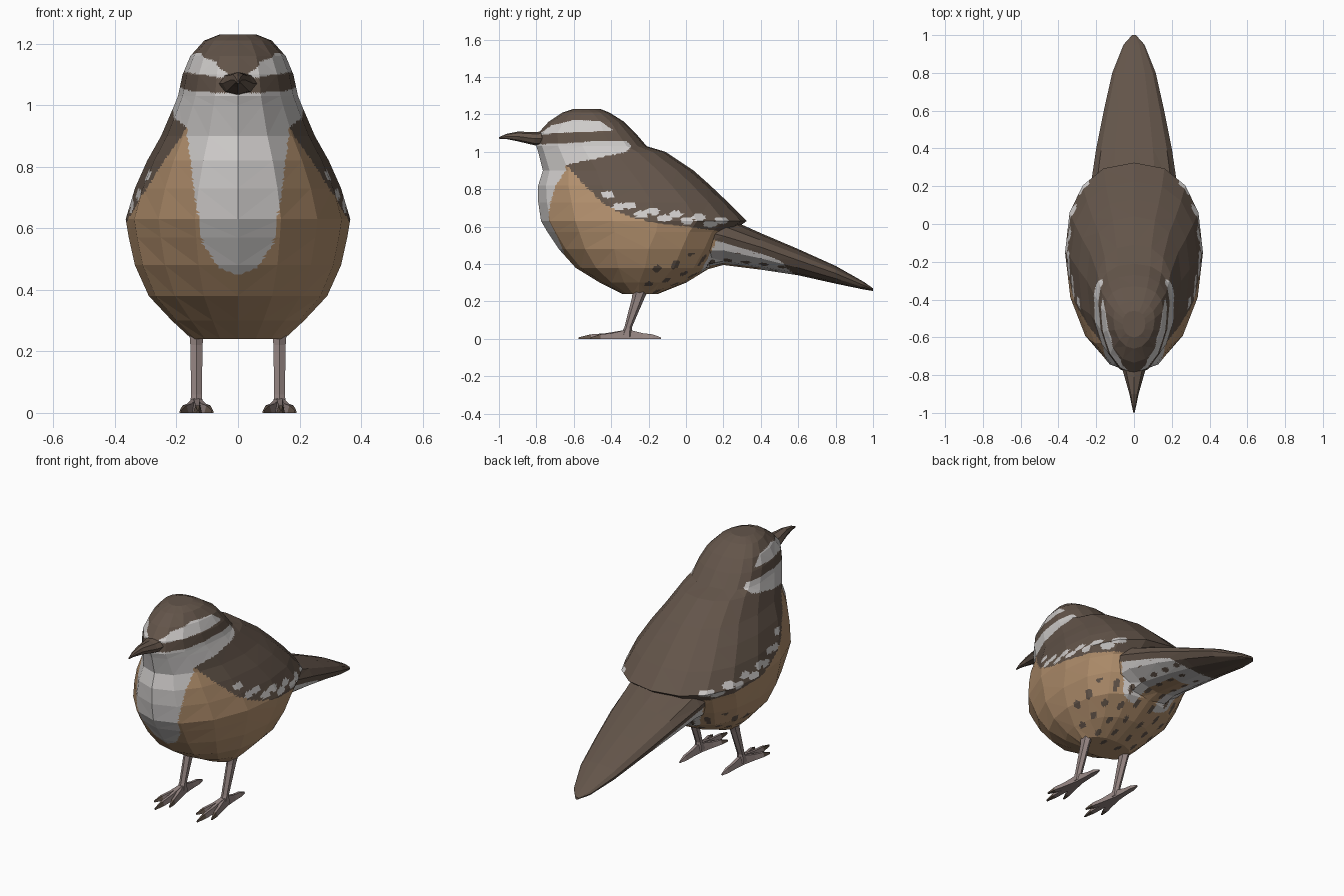
import bpy, bmesh, math
from mathutils import Vector

if "Cube" in bpy.data.objects:
    bpy.data.objects.remove(bpy.data.objects["Cube"])


def mat(name, rgb):
    m = bpy.data.materials.new(name)
    m.diffuse_color = (*rgb, 1)
    m.use_nodes = True
    m.node_tree.nodes["Principled BSDF"].inputs["Base Color"].default_value = m.diffuse_color
    return m


BROWN, PALE, TAN, LEG = range(4)
MATS = [mat("dark_brown", (0.125, 0.09, 0.068)), mat("pale_grey", (0.62, 0.60, 0.59)),
        mat("warm_tan", (0.45, 0.28, 0.155)), mat("leg_grey_pink", (0.30, 0.235, 0.225))]


def lerp(t, pts):
    """Piecewise linear lookup through (t, value) pairs."""
    if t <= pts[0][0]:
        return pts[0][1]
    for (a, u), (b, v) in zip(pts, pts[1:]):
        if t <= b:
            return u + (v - u) * (t - a) / (b - a)
    return pts[-1][1]


def loft(name, parts, rule, cuts=0):
    """Skin lists of rings, optionally split into planar pieces, colour each face by rule."""
    bm = bmesh.new()
    for rings in parts:
        vs = [[bm.verts.new(p) for p in r] for r in rings]
        n = len(vs[0])
        for a, b in zip(vs, vs[1:]):
            for i in range(n):
                j = (i + 1) % n
                bm.faces.new((a[i], a[j], b[j], b[i]))
        bm.faces.new(vs[0])
        bm.faces.new(vs[-1])
    bmesh.ops.recalc_face_normals(bm, faces=bm.faces[:])
    if cuts:
        bmesh.ops.triangulate(bm, faces=bm.faces[:])
        bmesh.ops.subdivide_edges(bm, edges=bm.edges[:], cuts=cuts, use_grid_fill=True)
    for f in bm.faces:
        f.material_index = rule(f.calc_center_median())
    me = bpy.data.meshes.new(name)
    bm.to_mesh(me)
    bm.free()
    for m in MATS:
        me.materials.append(m)
    ob = bpy.data.objects.new(name, me)
    bpy.context.collection.objects.link(ob)
    return ob


def spow(v, e):
    return math.copysign(abs(v) ** e, v)


# ---- colour rules -------------------------------------------------------
WING_EDGE = [(-.64, .93), (-.54, .82), (-.45, .73), (-.35, .67), (-.2, .625), (0, .60), (.3, .56)]
BROW_TOP = [(-.8, 1.085), (-.72, 1.14), (-.6, 1.17), (-.46, 1.165), (-.39, 1.115)]
BROW_LOW = [(-.8, 1.085), (-.7, 1.10), (-.5, 1.108), (-.39, 1.115)]
CHEEK_TOP = [(-.8, 1.04), (-.65, 1.045), (-.45, 1.06), (-.32, 1.06), (-.29, 1.03)]
CHEEK_LOW = [(-.72, .9), (-.64, .93), (-.5, .96), (-.32, 1.0), (-.29, 1.03)]
BREAST = [(.45, 0), (.47, .06), (.55, .115), (.7, .14), (.9, .165)]
WING_SPOTS = [(-.42 + .061 * k, (-1) ** k * .014) for k in range(11)]


def under_spot(x, y):
    for i in range(8):
        for j in range(4):
            cx, cy = .05 + .075 * j, -.2 + .095 * i + .045 * (j % 2)
            if ((x - cx) / .014) ** 2 + ((y - cy) / .024) ** 2 < 1:
                return True
    return False


def under_rule(x, y, z):
    if y > -.25 and z < .46 and under_spot(x, y):
        return BROWN
    keel = x < .06 and y < .4
    return PALE if y > .08 + .5 * (z - .36) and not keel else TAN


def body_rule(c):
    x, y, z = abs(c.x), c.y, c.z
    if y < -.29 and z > lerp(y, CHEEK_LOW) and z < lerp(y, CHEEK_TOP):
        return PALE
    if y < -.39 and lerp(y, BROW_LOW) < z < lerp(y, BROW_TOP):
        return PALE
    if y < -.4 and .45 < z < .93 and x < lerp(z, BREAST):
        return PALE
    edge = lerp(y, WING_EDGE)
    if z > edge:
        for sy, dz in WING_SPOTS:
            if ((y - sy) / .036) ** 2 + ((z - lerp(sy, WING_EDGE) - .045 - dz) / .019) ** 2 < 1 and x > .15:
                return PALE
        return BROWN
    return under_rule(x, y, z)


TAIL_EDGE = [(0, .60), (.2, .55), (.4, .49), (.6, .42), (.8, .35), (1, .265)]


def tail_rule(c):
    if c.z > lerp(c.y, TAIL_EDGE) - .035 or c.y > .56 - (c.z - .36):
        return BROWN
    return under_rule(abs(c.x), c.y, c.z)


# ---- body and head: stacked level egg-shaped rings ----------------------
# height, front y, widest y, back y, half width
SLICES = [(.24, -.34, -.25, -.15, .15), (.30, -.46, -.25, 0, .215), (.38, -.59, -.22, .13, .29),
          (.48, -.68, -.2, .2, .335), (.57, -.74, -.16, .24, .355), (.63, -.775, -.15, .325, .365),
          (.73, -.79, -.18, .225, .335), (.82, -.79, -.24, .13, .295), (.9, -.765, -.3, .04, .25),
          (1.0, -.79, -.38, -.11, .207), (1.03, -.8, -.4, -.21, .195), (1.1, -.79, -.44, -.27, .18),
          (1.16, -.735, -.46, -.33, .155), (1.21, -.66, -.5, -.41, .11), (1.23, -.6, -.53, -.46, .06)]
N = 16
rings = []
for z, yf, yc, yb, w in SLICES:
    ring = []
    for i in range(N):
        a = 2 * math.pi * i / N
        s, c = math.sin(a), math.cos(a)
        if c > 0:    # squarer towards the back
            ring.append((w * spow(s, .85), yc + (yb - yc) * c ** .85, z))
        else:
            ring.append((w * s, yc + (yc - yf) * c, z))
    rings.append(ring)
loft("body_and_head", [rings], body_rule, 9)

# ---- tail: rings along y; half width, top, bottom -----------------------
TAIL = [(0, .24, .68, .34), (.2, .23, .655, .395), (.4, .2, .565, .37), (.6, .16, .48, .34),
        (.8, .115, .39, .295), (.95, .055, .305, .264), (1, .01, .27, .256)]
rings = []
for y, w, top, bot in TAIL:
    ze = lerp(y, TAIL_EDGE)
    ring = []
    for i in range(12):
        a = 2 * math.pi * i / 12
        s = math.sin(a)
        ring.append((w * math.cos(a), y, ze + s * ((top - ze) if s > 0 else (ze - bot))))
    rings.append(ring)
loft("tail", [rings], tail_rule, 12)


# ---- beak ---------------------------------------------------------------
def oval(y, w, top, bot, n=8, x=0):
    zc, h = (top + bot) / 2, (top - bot) / 2
    return [(x + w * math.cos(2 * math.pi * i / n), y, zc + h * math.sin(2 * math.pi * i / n)) for i in range(n)]


loft("beak", [[oval(-.74, .07, 1.11, 1.03), oval(-.81, .05, 1.106, 1.035), oval(-.9, .024, 1.108, 1.056),
               oval(-.96, .012, 1.096, 1.068), oval(-1, .003, 1.078, 1.070)]], lambda c: BROWN)


# ---- legs and feet ------------------------------------------------------
def toe(x0, y0, x1, y1):
    """Tapering four-sided toe lying on the ground, ending in a claw."""
    a, b = Vector((x0, y0, 0)), Vector((x1, y1, 0))
    side = (b - a).normalized().cross(Vector((0, 0, 1)))
    out = []
    for t, w, h in ((0, .02, .05), (.45, .015, .03), (.75, .014, .024), (1, .004, .008)):
        p = a.lerp(b, t)
        out.append([p - side * w, p + side * w,
                    p + side * w * .5 + Vector((0, 0, h)), p - side * w * .5 + Vector((0, 0, h))])
    return out


for label, sx in (("left", -1), ("right", 1)):
    x = .135 * sx
    shank = []
    for z, y, w, d in ((.30, -.23, .03, .05), (.22, -.255, .023, .034), (.06, -.31, .02, .02), (.01, -.32, .026, .035)):
        shank.append([(x + w * math.cos(math.pi * (i + .5) / 3), y + d * math.sin(math.pi * (i + .5) / 3), z)
                      for i in range(6)])
    loft(label + "_leg", [shank], lambda c: LEG)
    toes = [toe(x, -.31, x + dx, y) for dx, y in ((-.052, -.5), (.005, -.575), (.052, -.51), (0, -.135))]
    loft(label + "_foot", toes, lambda c: BROWN if c.y < -.47 else LEG)
